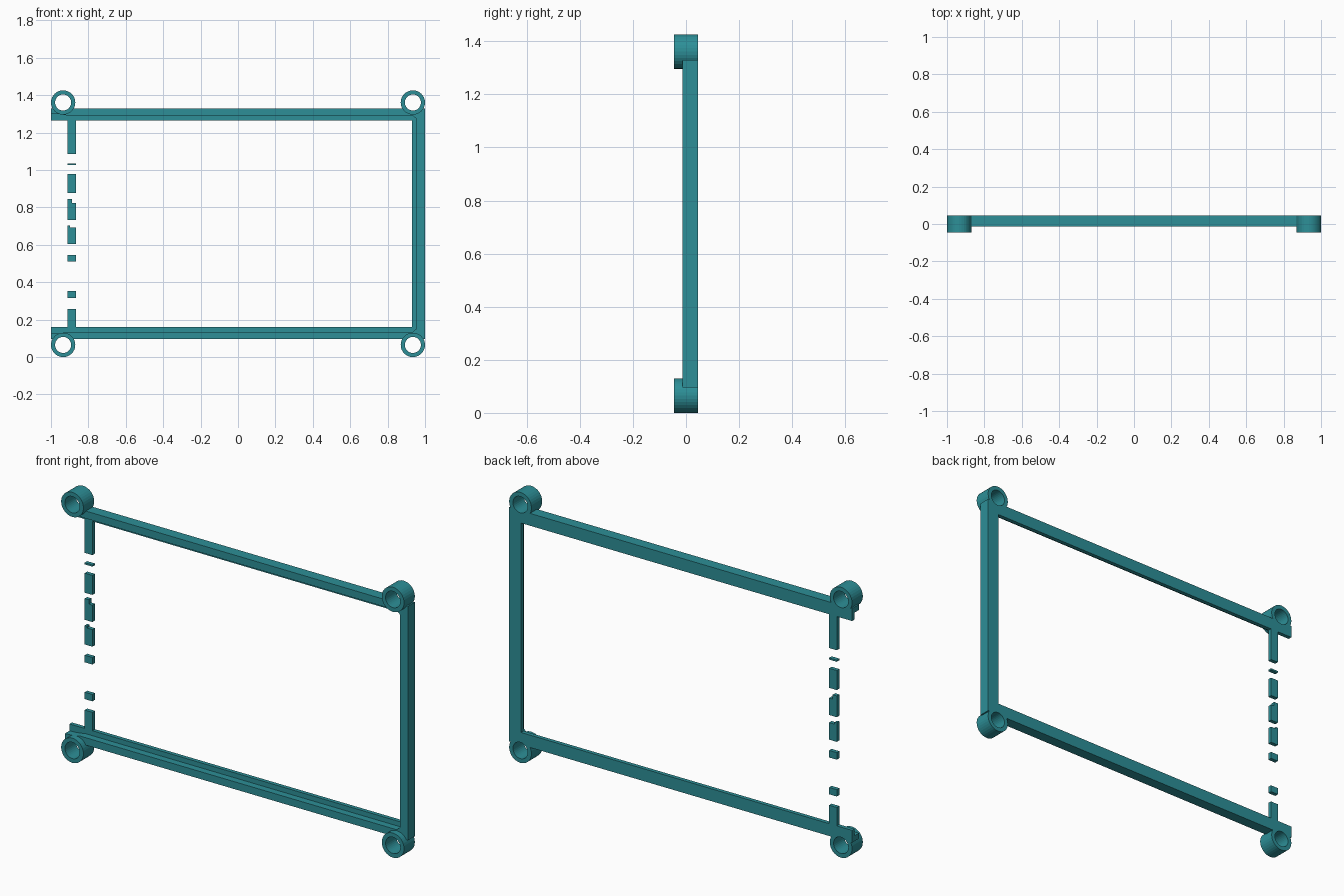
import bpy, bmesh, math
from mathutils import Matrix

cube = bpy.data.objects.get("Cube")
if cube:
    bpy.data.objects.remove(cube, do_unlink=True)

teal = bpy.data.materials.new("teal")
teal.use_nodes = True
COLOR = (0.026, 0.275, 0.31, 1)
teal.diffuse_color = COLOR
teal.node_tree.nodes["Principled BSDF"].inputs["Base Color"].default_value = COLOR

FRONT, RIDGE, LIP, BACK = -0.045, -0.013, 0.024, 0.045
MID = 0.713          # height of the mirror line
BOSS_X, BOSS_Z = 0.935, 0.648
BOSS_R, HOLE_R = 0.065, 0.043
SIDES = 32


def add_object(name, bm):
    bmesh.ops.recalc_face_normals(bm, faces=bm.faces)
    mesh = bpy.data.meshes.new(name)
    bm.to_mesh(mesh)
    bm.free()
    mesh.materials.append(teal)
    obj = bpy.data.objects.new(name, mesh)
    bpy.context.collection.objects.link(obj)
    return obj


def extrude(name, outline, y0, y1):
    """Extrude an (x, z) outline from y0 to y1."""
    bm = bmesh.new()
    face = bm.faces.new([bm.verts.new((x, y0, z)) for x, z in outline])
    result = bmesh.ops.extrude_face_region(bm, geom=[face])
    verts = [v for v in result["geom"] if isinstance(v, bmesh.types.BMVert)]
    bmesh.ops.translate(bm, verts=verts, vec=(0, y1 - y0, 0))
    return add_object(name, bm)


def bracket(name, half, y0, y1):
    """Mirror the upper half of a C-shaped outline and extrude it."""
    upper = [(x, MID + z) for x, z in half]
    lower = [(x, MID - z) for x, z in reversed(half)]
    return extrude(name, upper + lower, y0, y1)


def circle(x, z, radius):
    angles = [math.tau * i / SIDES for i in range(SIDES)]
    return [(x + radius * math.cos(a), z + radius * math.sin(a)) for a in angles]


def cut(obj, cutters):
    """Apply boolean cuts and keep only the resulting mesh."""
    for cutter in cutters:
        mod = obj.modifiers.new("hole", "BOOLEAN")
        mod.operation = "DIFFERENCE"
        mod.solver = "EXACT"
        mod.object = cutter
    graph = bpy.context.evaluated_depsgraph_get()
    mesh = bpy.data.meshes.new_from_object(obj.evaluated_get(graph))
    obj.modifiers.clear()
    obj.data = mesh


# Three-sided frame: thin back lip and thicker outer ridge
lip = bracket("frame_lip", [(0.93, 0.552), (-1, 0.552), (-1, 0.617), (1, 0.617)],
              LIP, BACK)
ridge = bracket("frame_ridge", [(0.955, 0.56), (0.935, 0.578), (-0.91, 0.578),
                                (-0.95, 0.586), (-1, 0.588), (-1, 0.617), (1, 0.617)],
                RIDGE, BACK)

# Corner bosses with through holes
corners = {"lower_right": (-1, -1), "lower_left": (1, -1),
           "upper_right": (-1, 1), "upper_left": (1, 1)}
cutters, bosses = [], []
for name, (sx, sz) in corners.items():
    x, z = sx * BOSS_X, MID + sz * BOSS_Z
    bosses.append(extrude(name + "_boss", circle(x, z, BOSS_R), FRONT, BACK))
    cutter = extrude(name + "_hole_cutter", circle(x, z, HOLE_R), FRONT - 0.1, BACK + 0.1)
    cutter.hide_render = True
    cutters.append(cutter)

for boss, cutter in zip(bosses, cutters):
    cut(boss, [cutter])
for part in (lip, ridge):
    cut(part, cutters)
for cutter in cutters:
    bpy.data.objects.remove(cutter, do_unlink=True)

# Broken strip on the open side: (bottom, top, right edge) of each piece
LEFT, RIGHT = -0.911, -0.866
pieces = [(0.16, 0.258, RIGHT), (0.316, 0.352, RIGHT), (0.51, 0.547, RIGHT),
          (0.604, 0.694, RIGHT), (0.694, 0.704, -0.898),
          (0.734, 0.823, RIGHT), (0.823, 0.846, -0.887),
          (0.877, 0.98, RIGHT), (1.026, 1.035, RIGHT), (1.087, 1.268, RIGHT)]
bm = bmesh.new()
for bottom, top, right in pieces:
    size = Matrix.Diagonal((right - LEFT, BACK - LIP, top - bottom, 1))
    place = Matrix.Translation(((LEFT + right) / 2, (LIP + BACK) / 2, (bottom + top) / 2))
    bmesh.ops.create_cube(bm, size=1, matrix=place @ size)
add_object("broken_strip", bm)
